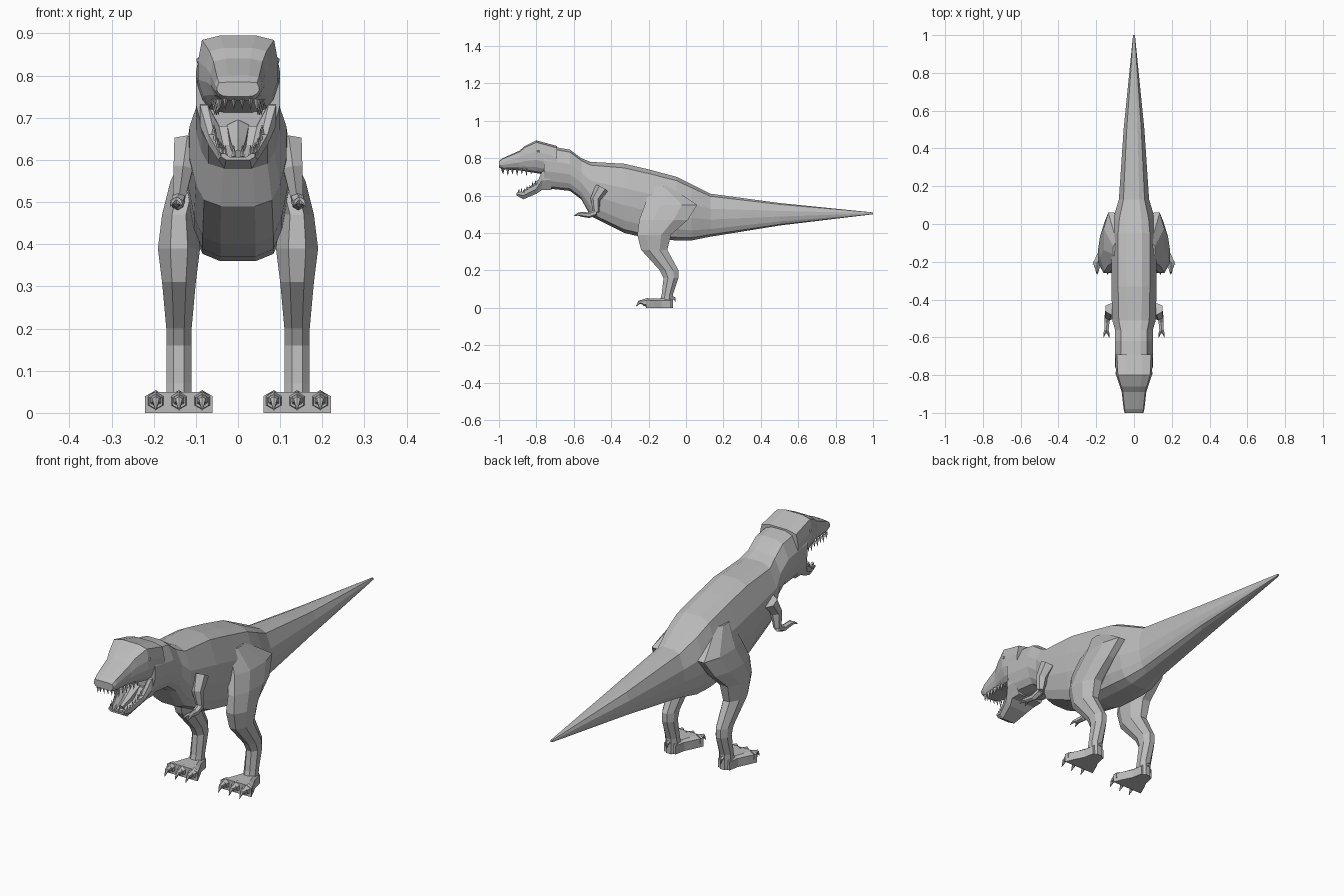
import bpy, bmesh, math
from mathutils import Vector

cube = bpy.data.objects.get("Cube")
if cube:
    bpy.data.objects.remove(cube, do_unlink=True)

colour = (0.5, 0.5, 0.5, 1)
grey = bpy.data.materials.new("plain grey")
grey.use_nodes = True
grey.diffuse_color = colour
grey.node_tree.nodes["Principled BSDF"].inputs["Base Color"].default_value = colour


def loft(bm, rings):
    """Skin a list of equal rings and close both ends."""
    rows = [[bm.verts.new(point) for point in ring] for ring in rings]
    count = len(rows[0])
    for near, far in zip(rows, rows[1:]):
        for i in range(count):
            j = (i + 1) % count
            bm.faces.new((near[i], near[j], far[j], far[i]))
    bm.faces.new(rows[0])
    bm.faces.new(rows[-1])


def tube(bm, points, start, end, sides=6):
    """Faceted limb following a path, tapering from start to end radius."""
    path = [Vector(point) for point in points]
    last = len(path) - 1
    rings = []
    for i, centre in enumerate(path):
        along = path[min(i + 1, last)] - path[max(i - 1, 0)]
        across = along.cross(Vector((1, 0, 0))).normalized()
        other = along.cross(across).normalized()
        radius = start + (end - start) * i / last
        angles = [math.tau * side / sides for side in range(sides)]
        rings.append([centre + radius * (across * math.cos(a) + other * math.sin(a))
                      for a in angles])
    loft(bm, rings)


def spike(bm, base, tip, radius):
    """Four-sided pointed tooth or claw."""
    tube(bm, (base, tip), radius, radius / 9, sides=4)


def finish(name, bm, mirror=False):
    """Turn the mesh into a named object, mirrored across the middle if paired."""
    bmesh.ops.recalc_face_normals(bm, faces=bm.faces[:])
    mesh = bpy.data.meshes.new(name)
    bm.to_mesh(mesh)
    bm.free()
    mesh.materials.append(grey)
    part = bpy.data.objects.new(name, mesh)
    bpy.context.collection.objects.link(part)
    if mirror:
        part.modifiers.new("Mirror", 'MIRROR').use_mirror_merge = False


def both_sides(half, y):
    """Complete a half outline of (x, z) points into a symmetric ring at y."""
    right = [(x, y, z) for x, z in half]
    left = [(-x, y, z) for x, z in reversed(half)]
    return right + left


def trunk_ring(y, top, bottom, width, back=0.7):
    """Flat back, full flanks and narrow shallow keel."""
    height = top - bottom
    keel = width * 0.7
    half = [(width * back / 2, top), (width * back, top - height * 0.06),
            (width, top - height * 0.35), (width, bottom + height * 0.4),
            (width * 0.87, bottom + height * 0.18), (keel, bottom + height * 0.05),
            (keel / 2, bottom)]
    return both_sides(half, y)


# Neck, trunk and tail, as (y, top, bottom, half width)
trunk = [(-0.76, 0.87, 0.64, 0.1), (-0.62, 0.845, 0.625, 0.1), (-0.56, 0.8, 0.58, 0.1),
         (-0.51, 0.78, 0.49, 0.115), (-0.33, 0.77, 0.4, 0.12), (-0.2, 0.74, 0.37, 0.12),
         (-0.05, 0.7, 0.36, 0.12), (0.03, 0.66, 0.36, 0.11), (0.13, 0.61, 0.38, 0.08),
         (0.5, 0.56, 0.44, 0.055), (1, 0.51, 0.5, 0.005)]
bm = bmesh.new()
loft(bm, [trunk_ring(*station) for station in trunk])
finish("body_and_tail", bm)

# Skull and upper jaw, with a broad flat brow
skull = [(-1, 0.785, 0.75, 0.05), (-0.98, 0.8, 0.74, 0.055), (-0.89, 0.84, 0.735, 0.065),
         (-0.86, 0.866, 0.73, 0.075), (-0.8, 0.895, 0.72, 0.095), (-0.69, 0.865, 0.7, 0.1)]
bm = bmesh.new()
loft(bm, [trunk_ring(*station, back=0.9) for station in skull])
finish("skull", bm)

# Lower jaw, hollowed along the top
jaw = [(-0.905, 0.615, 0.6, 0.04), (-0.87, 0.62, 0.58, 0.047), (-0.8, 0.66, 0.61, 0.07),
       (-0.77, 0.73, 0.63, 0.09), (-0.72, 0.74, 0.63, 0.09)]
bm = bmesh.new()
rings = []
for y, top, bottom, width in jaw:
    middle = (top + bottom) / 2
    half = [(width / 2, middle), (width * 0.8, top), (width, top),
            (width, middle), (width * 0.7, bottom)]
    rings.append(both_sides(half, y))
loft(bm, rings)
finish("lower_jaw", bm)

# Tongue
bm = bmesh.new()
tube(bm, [(0, -0.76, 0.67), (0, -0.82, 0.635), (0, -0.87, 0.615)], 0.03, 0.01)
finish("tongue", bm)

# Teeth along the sides and front of both jaws
bm = bmesh.new()
count = 7
for i in range(count):
    t = i / (count - 1)
    length = 0.03 if i % 2 else 0.023
    x, y, z = 0.045 + t * 0.012, -0.978 + t * 0.15, 0.745
    spike(bm, (x, y, z), (x, y, z - length - 0.008), 0.008)
    x, y, z = 0.037 + t * 0.02, -0.895 + t * 0.09, 0.61 + t * t * 0.05
    spike(bm, (x, y, z), (x, y, z + length), 0.006)
for x in (0.01, 0.03):
    spike(bm, (x, -0.985, 0.75), (x, -0.98, 0.72), 0.007)
    spike(bm, (x, -0.9, 0.607), (x, -0.89, 0.635), 0.006)
finish("teeth", bm, mirror=True)

# Eyes under the brow
bm = bmesh.new()
eye = bmesh.ops.create_icosphere(bm, subdivisions=1, radius=0.01)
bmesh.ops.translate(bm, verts=eye["verts"], vec=(0.09, -0.79, 0.835))
finish("eyes", bm, mirror=True)

# Legs: octagonal slices as (height, y, half depth, half width), leaning in at the hip
leg = [(0.65, -0.14, 0.05, 0.03), (0.55, -0.08, 0.14, 0.04), (0.47, -0.12, 0.13, 0.04),
       (0.39, -0.17, 0.09, 0.05), (0.31, -0.17, 0.07, 0.04), (0.2, -0.09, 0.05, 0.03),
       (0.16, -0.08, 0.04, 0.03), (0.07, -0.1, 0.03, 0.03), (0, -0.11, 0.04, 0.03)]
foot_x = 0.14
corner = math.pi / 8
bm = bmesh.new()
rings = []
for z, y, depth, width in leg:
    x = foot_x - max(0, z - 0.5) * 0.4
    angles = [corner * (2 * i + 1) for i in range(8)]
    rings.append([(x + width * math.cos(a) / math.cos(corner),
                   y + depth * math.sin(a) / math.cos(corner), z) for a in angles])
loft(bm, rings)
finish("legs", bm, mirror=True)

# Feet: wedges that fan out forward
bm = bmesh.new()
rings = []
for y, width in [(-0.08, 0.03), (-0.13, 0.04), (-0.17, 0.06), (-0.215, 0.08)]:
    outline = [(-1, 0), (1, 0), (1, 0.04), (0.7, 0.05), (-0.7, 0.05), (-1, 0.04)]
    rings.append([(foot_x + side * width, y, z) for side, z in outline])
loft(bm, rings)
finish("feet", bm, mirror=True)

# Three toes with hooked claws, and a spur behind the ankle
bm = bmesh.new()
for spread in (-0.055, 0, 0.055):
    x = foot_x + spread
    tube(bm, [(x, -0.2, 0.03), (x, -0.23, 0.027)], 0.024, 0.018)
    tube(bm, [(x, -0.22, 0.03), (x, -0.25, 0.03), (x, -0.268, 0.006)], 0.017, 0.001)
tube(bm, [(foot_x, -0.08, 0.055), (foot_x, -0.06, 0.05), (foot_x, -0.056, 0.03)], 0.012, 0.001)
finish("toes_and_claws", bm, mirror=True)

# Arms with shoulder, bent elbow and two clawed fingers
shoulder, elbow, wrist = (0.12, -0.45, 0.64), (0.14, -0.48, 0.51), (0.146, -0.56, 0.5)
bm = bmesh.new()
tube(bm, [shoulder, (0.13, -0.485, 0.58), elbow], 0.036, 0.017)
tube(bm, [elbow, (0.143, -0.52, 0.495), wrist], 0.017, 0.013)
for spread in (-0.01, 0.01):
    x = wrist[0] + spread
    tube(bm, [wrist, (x, -0.58, 0.5), (x + spread / 2, -0.6, 0.49)], 0.013, 0.001)
finish("arms", bm, mirror=True)
